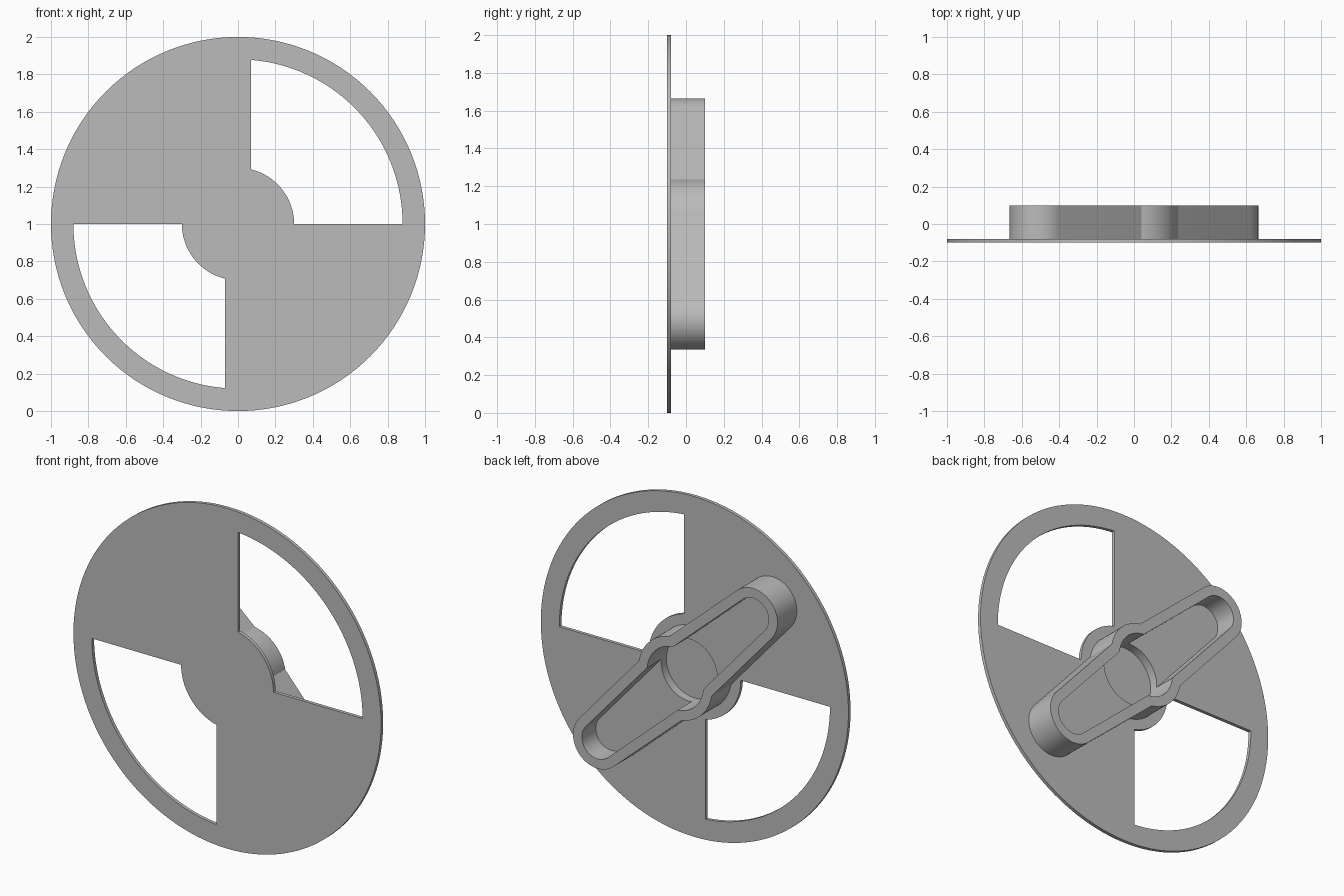
import bpy, bmesh
from math import sin, cos, asin, atan, sqrt, pi, radians

cube = bpy.data.objects.get("Cube")
if cube:
    bpy.data.objects.remove(cube, do_unlink=True)

grey = bpy.data.materials.new("plain grey")
grey.use_nodes = True
colour = (0.5, 0.5, 0.5, 1)
grey.diffuse_color = colour
grey.node_tree.nodes["Principled BSDF"].inputs["Base Color"].default_value = colour

TIP = 0.715          # distance from hub centre to arm tip centre
ARM = radians(135)   # arm direction in the front plane


def arc(radius, start, end, steps, offset=0):
    angles = [start + (end - start) * i / steps for i in range(steps + 1)]
    return [(offset + radius * cos(a), radius * sin(a)) for a in angles]


def turn(points, angle):
    c, s = cos(angle), sin(angle)
    return [(x * c - y * s, x * s + y * c) for x, y in points]


def plate(name, loops, front, back):
    """Fill the loops in the front plane and extrude them between two depths."""
    curve = bpy.data.curves.new(name, "CURVE")
    curve.dimensions = "2D"
    curve.fill_mode = "BOTH"
    curve.extrude = (back - front) / 2
    for loop in loops:
        spline = curve.splines.new("POLY")
        spline.points.add(len(loop) - 1)
        for point, (x, y) in zip(spline.points, loop):
            point.co = (x, y, 0, 1)
        spline.use_cyclic_u = True
    helper = bpy.data.objects.new(name + " outline", curve)
    bpy.context.collection.objects.link(helper)
    bpy.context.view_layer.update()
    graph = bpy.context.evaluated_depsgraph_get()
    mesh = bpy.data.meshes.new_from_object(helper.evaluated_get(graph))
    bpy.data.objects.remove(helper, do_unlink=True)

    bm = bmesh.new()
    bm.from_mesh(mesh)
    bmesh.ops.remove_doubles(bm, verts=bm.verts, dist=0.0001)
    for v in bm.verts:
        x, y, z = v.co
        v.co = (x, (front + back) / 2 - z, y + 1)
    bmesh.ops.recalc_face_normals(bm, faces=bm.faces)
    bm.to_mesh(mesh)
    bm.free()
    mesh.materials.clear()
    mesh.materials.append(grey)

    obj = bpy.data.objects.new(name, mesh)
    bpy.context.collection.objects.link(obj)
    bpy.ops.object.select_all(action="DESELECT")
    obj.select_set(True)
    bpy.context.view_layer.objects.active = obj
    bpy.ops.object.shade_smooth_by_angle(angle=radians(30))
    return obj


def arm_tip(hub, root, tip):
    """Rounded end of a tapered arm, and the angle where the arm meets the hub."""
    corner = asin(root / hub)
    taper = atan((root - tip) / (TIP - hub * cos(corner)))
    swing = pi / 2 - taper
    return arc(tip, -swing, swing, 32, TIP), corner


def horn_outline(hub, root, tip):
    cap, corner = arm_tip(hub, root, tip)
    half = cap + arc(hub, corner, pi - corner, 24)
    return turn(half + turn(half, pi), ARM)


# Disc with two opposite quarter windows
outer, inner, edge = 0.88, 0.30, 0.07
window = (arc(outer, 0, pi / 2 - asin(edge / outer), 48)
          + arc(inner, pi / 2 - asin(edge / inner), 0, 24))
rim = arc(1, 0, 2 * pi, 128)[:-1]
plate("disc", [rim, window, turn(window, pi)], -0.10, -0.08)

# Raised wall around the hub and both arms
pocket = (0.183, 0.139, 0.102)
plate("socket_wall", [horn_outline(0.24, 0.196, 0.159), horn_outline(*pocket)],
      -0.08, 0.10)

# Raised floors in the arms, leaving the round hub deeper
cap, corner = arm_tip(*pocket)
floor = cap + arc(pocket[0], corner, -corner, 24)
for name, angle in (("right_arm_floor", ARM), ("left_arm_floor", ARM + pi)):
    plate(name, [turn(floor, angle)], -0.08, -0.03)
